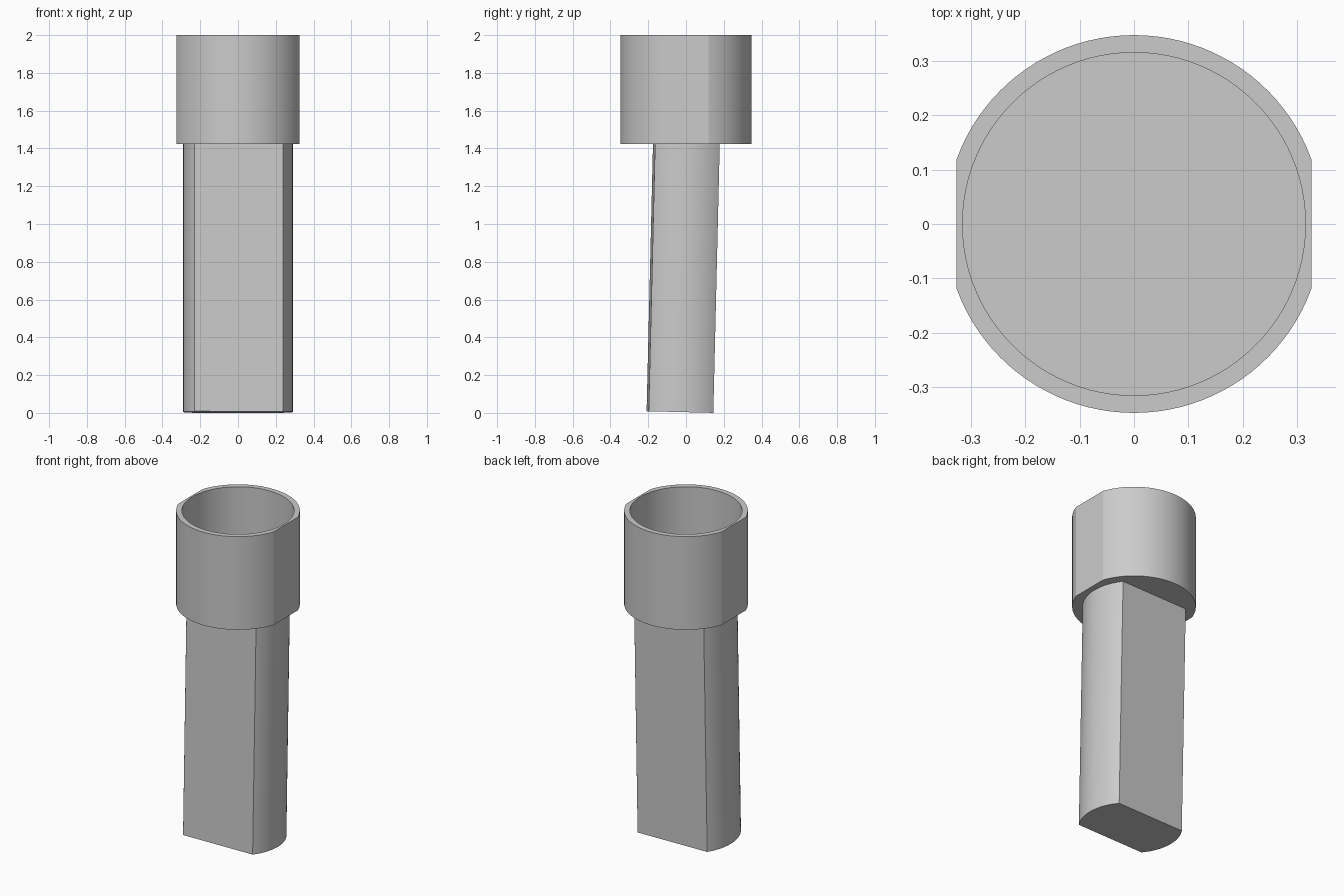
import bpy, bmesh, math
from mathutils import Matrix

if "Cube" in bpy.data.objects:
    bpy.data.objects.remove(bpy.data.objects["Cube"])


def flat_sided_prism(name, radius, flat, z0, z1, turn=0.0, segs=40):
    """Round bar with two opposite flats (normals +-x before turning)."""
    half = math.acos(flat / radius)
    points = []
    for start in (half, math.pi + half):
        for i in range(segs + 1):
            a = start + (math.pi - 2 * half) * i / segs + turn
            points.append((radius * math.cos(a), radius * math.sin(a), z0))
    bm = bmesh.new()
    face = bm.faces.new([bm.verts.new(p) for p in points])
    top = bmesh.ops.extrude_face_region(bm, geom=[face])["geom"]
    verts = [v for v in top if isinstance(v, bmesh.types.BMVert)]
    bmesh.ops.translate(bm, verts=verts, vec=(0, 0, z1 - z0))
    bmesh.ops.recalc_face_normals(bm, faces=bm.faces)
    mesh = bpy.data.meshes.new(name)
    bm.to_mesh(mesh)
    bm.free()
    obj = bpy.data.objects.new(name, mesh)
    bpy.context.collection.objects.link(obj)
    return obj


def smooth(obj):
    bpy.ops.object.select_all(action='DESELECT')
    obj.select_set(True)
    bpy.context.view_layer.objects.active = obj
    bpy.ops.object.shade_smooth_by_angle(angle=math.radians(15))


# Socket: outer body with side flats, then a round blind bore
FLOOR = 1.455
socket = flat_sided_prism("socket", 0.347, 0.326, 1.423, 2.0)
bpy.ops.mesh.primitive_cylinder_add(vertices=96, radius=0.315, depth=1.0,
                                    location=(0, 0, FLOOR + 0.5))
bore = bpy.context.object
bore.name = "bore_cutter"
cut = socket.modifiers.new("bore", 'BOOLEAN')
cut.operation = 'DIFFERENCE'
cut.solver = 'EXACT'
cut.object = bore
bpy.context.view_layer.objects.active = socket
bpy.ops.object.modifier_apply(modifier=cut.name)
bpy.data.objects.remove(bore, do_unlink=True)
smooth(socket)

# Shaft: flats front and back, slightly twisted and leaning forward at the foot
shaft = flat_sided_prism("shaft", 0.29, 0.171, 0.0, 1.435,
                         turn=math.pi / 2 + math.radians(1.4))
lean = math.radians(-1.37)
shaft.data.transform(Matrix.Translation((0, -0.032, 0.0045)) @ Matrix.Rotation(lean, 4, 'X'))
smooth(shaft)
